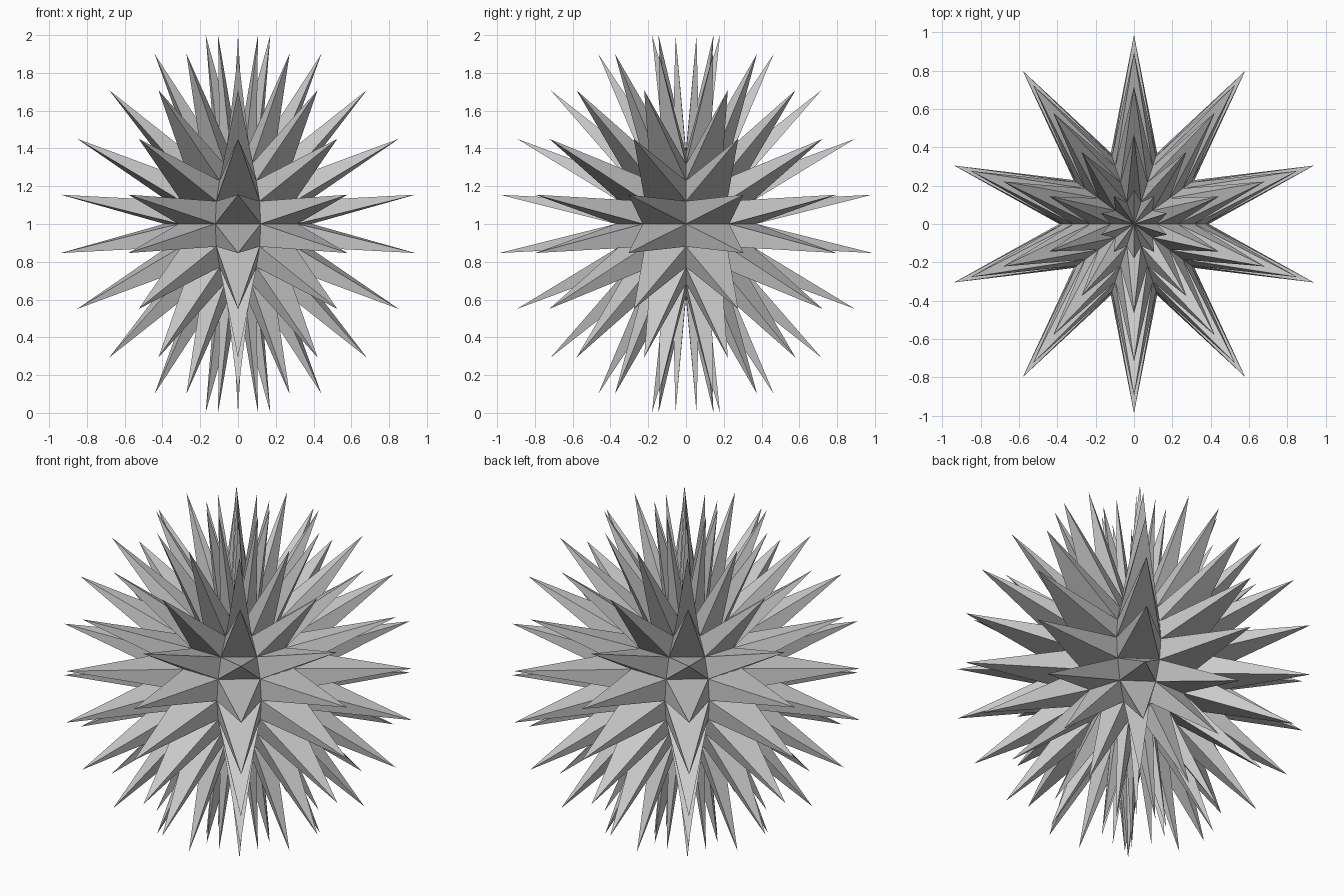
import bpy, bmesh, math
from mathutils import Matrix

if "Cube" in bpy.data.objects:
    bpy.data.objects.remove(bpy.data.objects["Cube"])

RADIUS = 0.39     # core ball
SPIKE = 0.632     # spike height above each face

bm = bmesh.new()

# Low-poly core ball: 10 segments, 10 rings
bmesh.ops.create_uvsphere(bm, u_segments=10, v_segments=10, radius=RADIUS)

# Turn it so a vertex column lies on +x (a face looks straight to the front)
v = min(bm.verts, key=lambda p: abs(p.co.z))
turn = Matrix.Rotation(-math.atan2(v.co.y, v.co.x), 4, 'Z')
bmesh.ops.transform(bm, matrix=turn, verts=bm.verts)
bmesh.ops.recalc_face_normals(bm, faces=bm.faces)
bm.normal_update()

# Pull every face out into a sharp spike
bmesh.ops.poke(bm, faces=bm.faces[:], offset=SPIKE, center_mode='MEAN')

# Stand it on the ground
low = min(p.co.z for p in bm.verts)
bmesh.ops.translate(bm, vec=(0, 0, -low), verts=bm.verts)

mesh = bpy.data.meshes.new("spiked_ball")
bm.to_mesh(mesh)
bm.free()
bpy.context.collection.objects.link(bpy.data.objects.new("spiked_ball", mesh))
